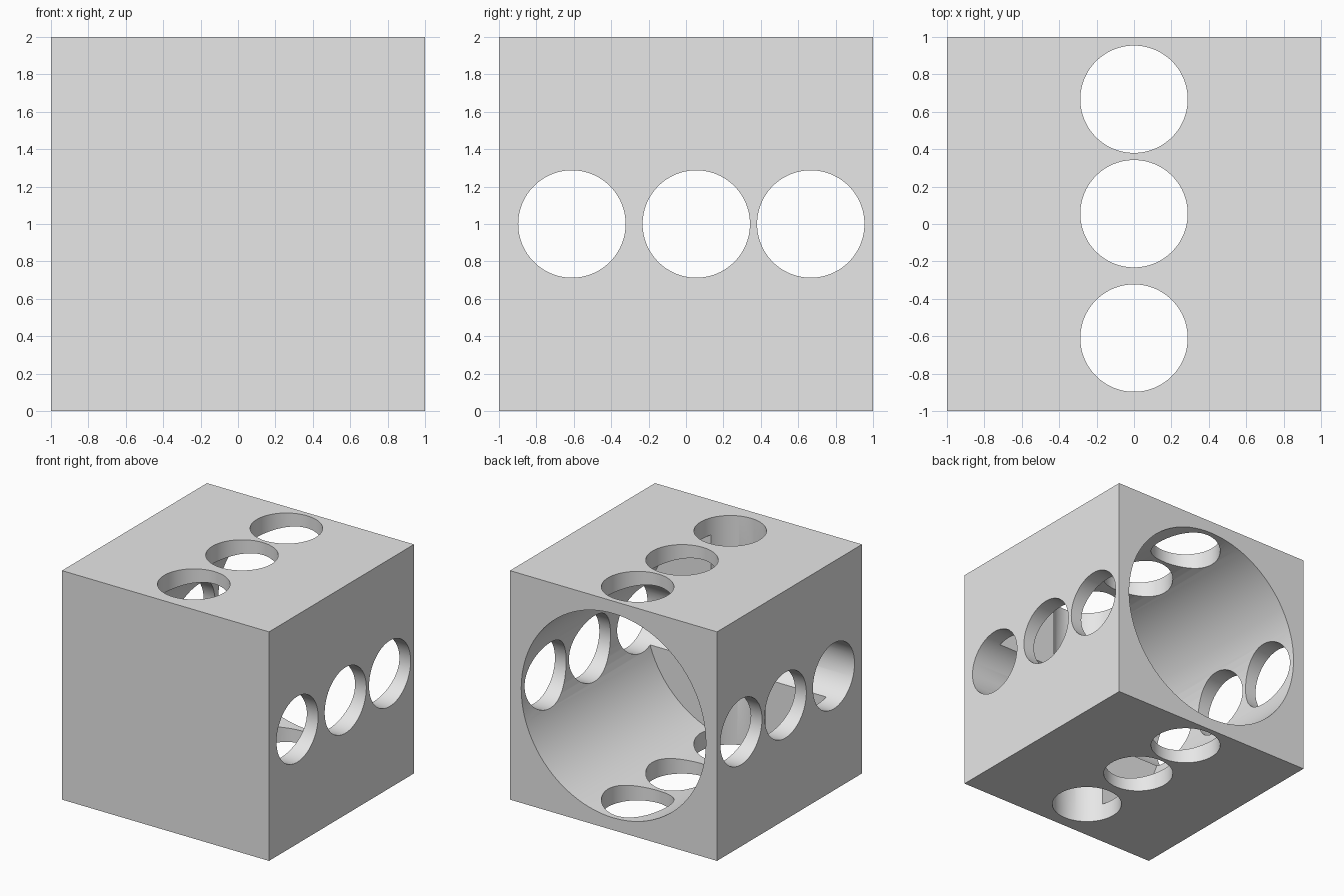
import bpy
from math import radians, pi

default = bpy.data.objects.get("Cube")
if default:
    bpy.data.objects.remove(default, do_unlink=True)

SEGMENTS = 96
HOLE_RADIUS = 0.287
HOLE_POSITIONS = (-0.61, 0.055, 0.667)
BORE_RADIUS = 0.892
BORE_END = -0.72

# Single grey material
grey = bpy.data.materials.new("plain grey")
grey.use_nodes = True
colour = (0.8, 0.8, 0.8, 1)
grey.diffuse_color = colour
grey.node_tree.nodes["Principled BSDF"].inputs["Base Color"].default_value = colour

# Solid block
bpy.ops.mesh.primitive_cube_add(size=2, location=(0, 0, 1))
block = bpy.context.object
block.name = "drilled_block"
block.data.materials.append(grey)


def drill(name, radius, depth, location, rotation):
    """Cut one round hole from the block and discard the cutter."""
    bpy.ops.mesh.primitive_cylinder_add(
        vertices=SEGMENTS, radius=radius, depth=depth,
        location=location, rotation=rotation)
    cutter = bpy.context.object
    cutter.name = name
    cutter.hide_render = True
    cutter.data.materials.append(grey)
    cut = block.modifiers.new(name, "BOOLEAN")
    cut.operation = "DIFFERENCE"
    cut.solver = "EXACT"
    cut.object = cutter
    bpy.context.view_layer.objects.active = block
    bpy.ops.object.modifier_apply(modifier=cut.name)
    bpy.data.objects.remove(cutter, do_unlink=True)


# Wide blind bore, open at the back
drill("bore_cutter", BORE_RADIUS, 2, (0, BORE_END + 1, 1), (pi / 2, 0, 0))

# Rows of through holes, side to side and top to bottom
for y in HOLE_POSITIONS:
    drill("side_hole_cutter", HOLE_RADIUS, 3, (0, y, 1), (0, pi / 2, 0))
    drill("vertical_hole_cutter", HOLE_RADIUS, 3, (0, y, 1), (0, 0, pi / SEGMENTS))

# Smooth hole walls with crisp edges
bpy.ops.object.select_all(action="DESELECT")
block.select_set(True)
bpy.context.view_layer.objects.active = block
bpy.ops.object.shade_smooth_by_angle(angle=radians(30))
